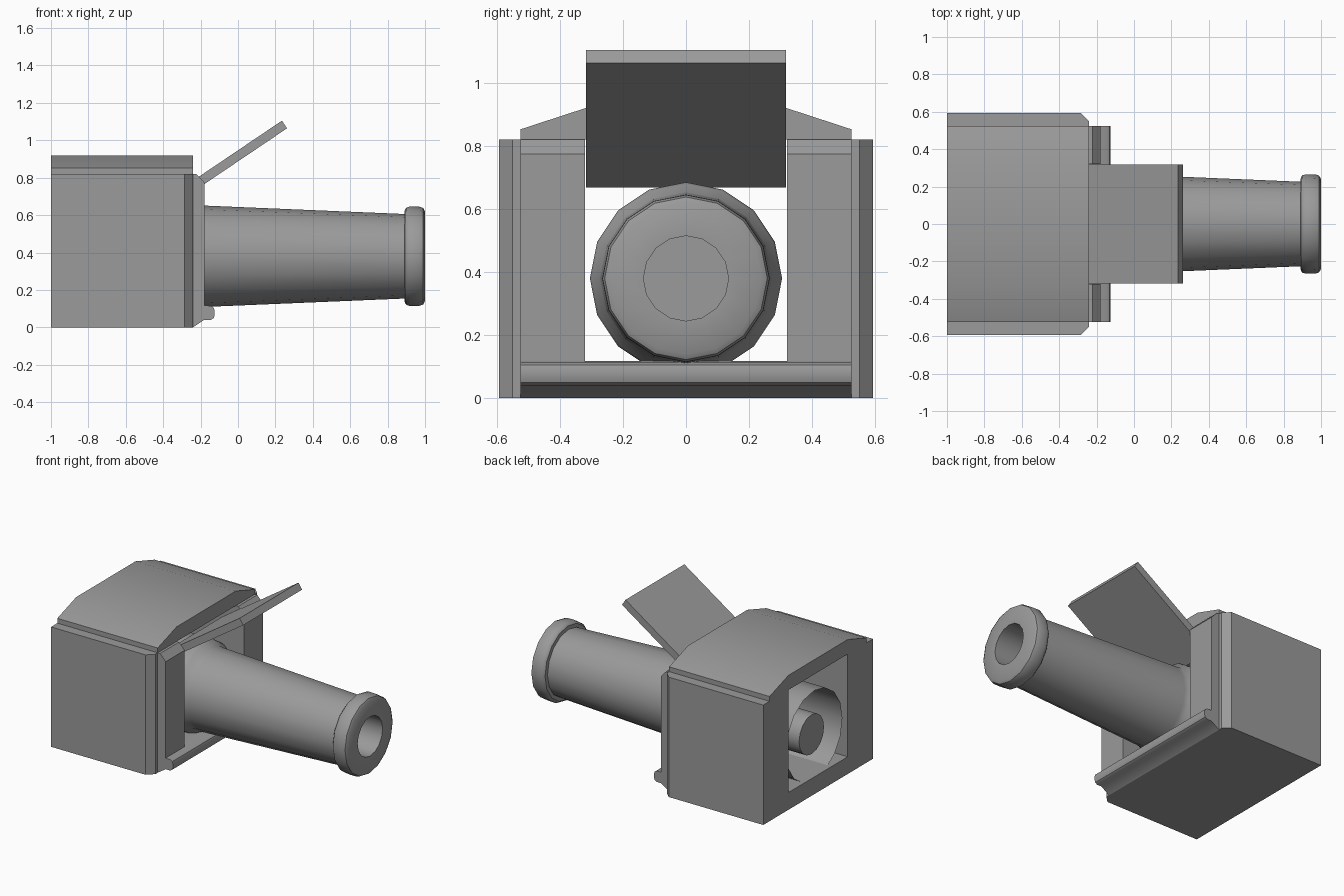
import bpy, bmesh, math
from mathutils import Vector

if "Cube" in bpy.data.objects:
    bpy.data.objects.remove(bpy.data.objects["Cube"])

# Dark grey paint shared by every part
paint = bpy.data.materials.new("dark_grey")
paint.diffuse_color = (.325, .325, .325, 1)
paint.use_nodes = True
paint.node_tree.nodes["Principled BSDF"].inputs["Base Color"].default_value = paint.diffuse_color


def finish(name, bm, smooth=None):
    bmesh.ops.remove_doubles(bm, verts=bm.verts, dist=1e-5)
    bmesh.ops.recalc_face_normals(bm, faces=bm.faces)
    me = bpy.data.meshes.new(name)
    bm.to_mesh(me)
    bm.free()
    me.materials.append(paint)
    ob = bpy.data.objects.new(name, me)
    bpy.context.collection.objects.link(ob)
    if smooth:
        bpy.context.view_layer.objects.active = ob
        ob.select_set(True)
        bpy.ops.object.shade_smooth_by_angle(angle=math.radians(smooth))
        ob.select_set(False)
    return ob


def extrude(name, profile, axis, a, b, smooth=None):
    """Extrude a 2D profile along one axis; the profile holds the other two in order."""
    bm = bmesh.new()
    verts = []
    for p in profile:
        co = list(p)
        co.insert("xyz".index(axis), a)
        verts.append(bm.verts.new(co))
    face = bm.faces.new(verts)
    ext = bmesh.ops.extrude_face_region(bm, geom=[face])
    shift = Vector((0, 0, 0))
    shift["xyz".index(axis)] = b - a
    bmesh.ops.translate(bm, vec=shift,
                        verts=[v for v in ext["geom"] if isinstance(v, bmesh.types.BMVert)])
    return finish(name, bm, smooth)


def lathe_x(name, profile, z, sides):
    """Spin an (x, radius) profile around a horizontal axis at height z."""
    bm = bmesh.new()
    verts = [bm.verts.new((x, 0, z + r)) for x, r in profile]
    edges = [bm.edges.new(pair) for pair in zip(verts, verts[1:])]
    bmesh.ops.spin(bm, geom=verts + edges, cent=(0, 0, z), axis=(1, 0, 0),
                   angle=math.tau, steps=sides)
    return finish(name, bm, 35)


def mirror_y(ob):
    mod = ob.modifiers.new("mirror", "MIRROR")
    mod.use_axis = (False, True, False)
    mod.use_mirror_merge = False


# Housing: thick side walls, floor and sloped roof around a tunnel
mirror_y(extrude("side_wall", [(-1, .32), (-.24, .32), (-.24, .55), (-.285, .593), (-1, .593)],
                 "z", 0, .82))
extrude("floor", [(-1, 0), (-.24, 0), (-.24, .118), (-1, .118)], "y", -.32, .32)
extrude("roof", [(-.525, .82), (.525, .82), (.525, .853), (.32, .92), (-.32, .92), (-.525, .853)],
        "x", -1, -.24, 30)

# Front frame: two posts standing on a rounded sill
mirror_y(extrude("front_post", [(-.24, .115), (-.18, .115), (-.18, .775), (-.222, .82), (-.24, .82)],
                 "y", .32, .525))
extrude("sill", [(-.24, 0), (-.18, .04), (-.145, .04), (-.13, .05), (-.125, .065),
                 (-.125, .09), (-.13, .105), (-.145, .115), (-.24, .118)],
        "y", -.525, .525, 35)

# Open flap passing under the roof edge
extrude("flap", [(-.325, .668), (.262, 1.064), (.235, 1.105), (-.352, .709)], "y", -.318, .318)

# Barrel: open-backed outer shell, muzzle ring and closed bore
lathe_x("barrel", [(-.97, .305), (-.27, .305), (-.25, .298), (-.215, .274), (-.18, .271),
                   (.89, .226), (.892, .25), (.902, .261), (.92, .266), (.97, .265),
                   (.99, .258), (1, .24), (1, .135), (-.95, .135), (-.95, 0)], .38, 16)
